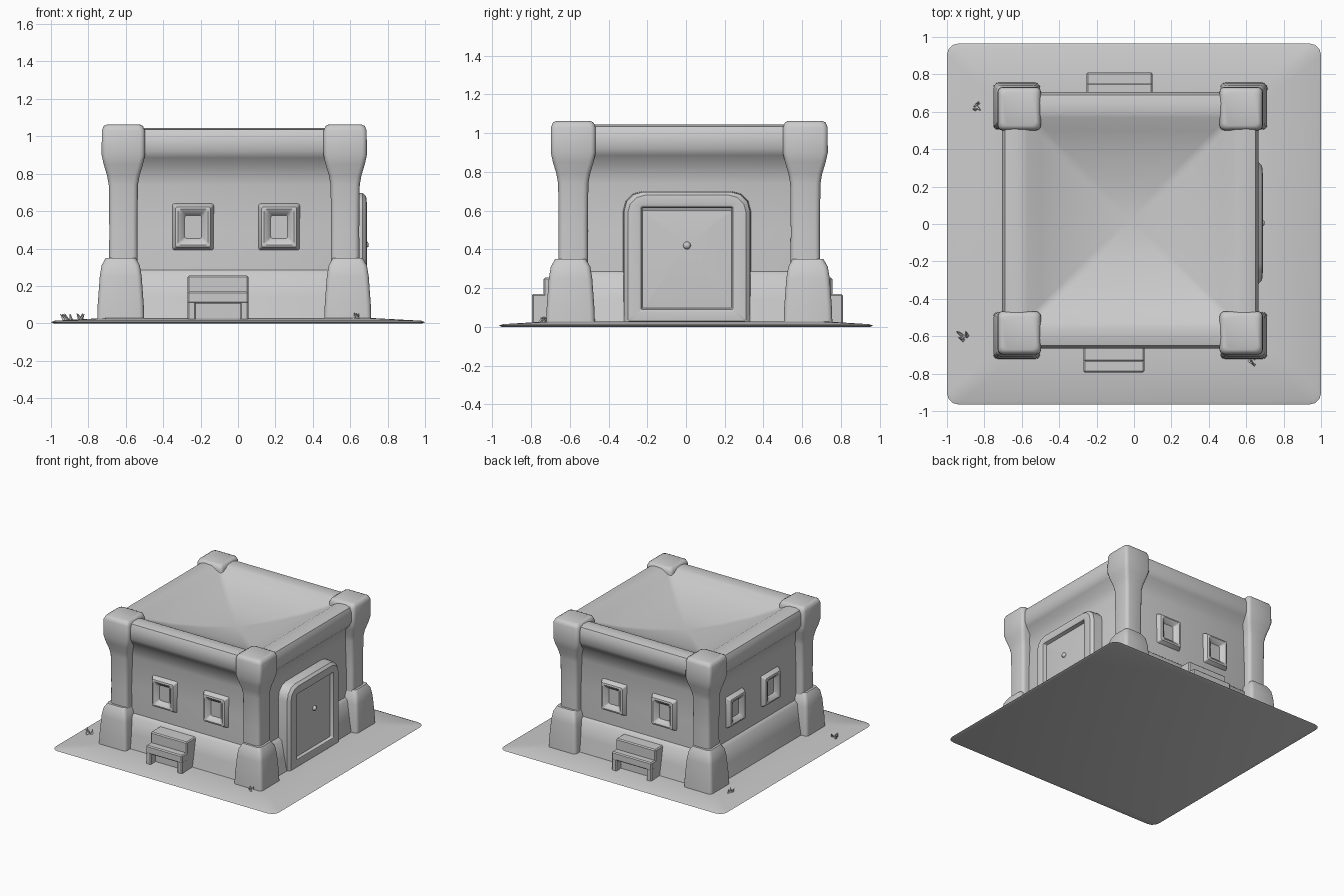
import bpy, bmesh, math, random
from mathutils import Matrix, Vector

random.seed(4)
if "Cube" in bpy.data.objects:
    bpy.data.objects.remove(bpy.data.objects["Cube"], do_unlink=True)

stone = bpy.data.materials.new("grey stone")
stone.use_nodes = True
stone.diffuse_color = (0.6, 0.6, 0.6, 1)
stone.node_tree.nodes["Principled BSDF"].inputs["Base Color"].default_value = (0.6, 0.6, 0.6, 1)

CX, CY = -0.02, 0.02  # centre of the building on its plot
WALL = 0.612          # half width of the walls at window height
UP = Vector((0, 0, 1))


def finish(name, bm, angle=40):
    bmesh.ops.recalc_face_normals(bm, faces=bm.faces)
    mesh = bpy.data.meshes.new(name)
    bm.to_mesh(mesh)
    bm.free()
    mesh.materials.append(stone)
    obj = bpy.data.objects.new(name, mesh)
    bpy.context.collection.objects.link(obj)
    bpy.ops.object.select_all(action="DESELECT")
    obj.select_set(True)
    bpy.context.view_layer.objects.active = obj
    bpy.ops.object.shade_smooth_by_angle(angle=math.radians(angle))
    return obj


def outline(hx, hy, top, bottom, steps=4):
    """Rectangle with rounded corners, separate radii for +y and -y."""
    pts = []
    for i, (sx, sy) in enumerate(((1, 1), (-1, 1), (-1, -1), (1, -1))):
        r = top if sy > 0 else bottom
        for k in range(steps):
            a = math.pi / 2 * (i + k / (steps - 1))
            pts.append((sx * (hx - r) + r * math.cos(a), sy * (hy - r) + r * math.sin(a)))
    return pts


def loft(name, rings, matrix, top=0.02, bottom=None, apex=None, angle=40):
    """Stack rounded rectangles (height, half x, half y, optional top radius) into a solid."""
    bottom = top if bottom is None else bottom
    bm = bmesh.new()
    loops = []
    for h, hx, hy, *radius in rings:
        loops.append([bm.verts.new(matrix @ Vector((x, y, h)))
                      for x, y in outline(hx, hy, radius[0] if radius else top, bottom)])
    n = len(loops[0])
    for a, b in zip(loops, loops[1:]):
        for i in range(n):
            bm.faces.new((a[i], a[(i + 1) % n], b[(i + 1) % n], b[i]))
    bm.faces.new(loops[0][::-1])
    if apex is None:
        bm.faces.new(loops[-1])
    else:
        tip = bm.verts.new(matrix @ Vector(apex))
        for i in range(n):
            bm.faces.new((loops[-1][i], loops[-1][(i + 1) % n], tip))
    return finish(name, bm, angle)


def box(name, lo, hi, bevel=0.008):
    lo, hi = Vector(lo), Vector(hi)
    bm = bmesh.new()
    bmesh.ops.create_cube(bm, size=1)
    bmesh.ops.scale(bm, vec=hi - lo, verts=bm.verts)
    bmesh.ops.translate(bm, vec=(lo + hi) / 2, verts=bm.verts)
    bmesh.ops.bevel(bm, geom=bm.edges[:], offset=bevel, segments=1, affect="EDGES")
    return finish(name, bm, 30)


def on_wall(normal, point):
    """Frame whose z axis points out of a wall and y axis points up."""
    out = Vector(normal)
    along = UP.cross(out)
    m = Matrix((along, UP, out)).transposed().to_4x4()
    m.translation = point
    return m


# Thin plot of ground, rising gently towards the walls
loft("ground", [(0, 0.985, 0.95), (0.006, 1, 0.965), (0.014, 0.98, 0.945), (0.028, 0.72, 0.72)],
     Matrix.Identity(4), top=0.06)

# Walls, flared foot, rolled parapet and dished roof in one profile
wall_profile = [(0.01, 0.685), (0.14, 0.66), (0.265, 0.637), (0.285, 0.612), (0.5, WALL),
                (0.74, 0.605), (0.84, 0.625), (0.885, 0.665), (0.92, 0.685), (1.0, 0.685),
                (1.035, 0.67), (1.045, 0.63), (1.043, 0.575), (1.035, 0.55), (0.995, 0.48),
                (0.945, 0.35), (0.905, 0.18)]
loft("walls", [(z, h, h) for z, h in wall_profile], Matrix.Translation((CX, CY, 0)),
     top=0.03, apex=(0, 0, 0.885), angle=50)

# Corner pillars with heavy caps, each on a flared foot set slightly outward
pillar_profile = [(0.2, 0.077), (0.5, 0.075), (0.74, 0.078), (0.79, 0.087), (0.85, 0.105),
                  (0.9, 0.116), (1.03, 0.115), (1.055, 0.105), (1.062, 0.09)]
foot_profile = [(0.01, 0.126), (0.1, 0.123), (0.25, 0.112), (0.31, 0.102), (0.35, 0.08)]
OUTWARD = 0.014
for side, px, sx in (("right", -0.613, -1), ("left", 0.573, 1)):
    for end, py, sy in (("front", -0.582, -1), ("back", 0.616, 1)):
        loft(f"{end}_{side}_pillar", [(z, h, h) for z, h in pillar_profile],
             Matrix.Translation((px, py, 0)), top=0.026, angle=45)
        loft(f"{end}_{side}_pillar_foot", [(z, h, h) for z, h in foot_profile],
             Matrix.Translation((px + sx * OUTWARD, py + sy * OUTWARD, 0)), top=0.026, angle=45)

# Window frames with sunken panes
window_rings = [(-0.03, 0.118, 0.132), (0.006, 0.108, 0.122), (0.032, 0.094, 0.108),
                (0.036, 0.08, 0.095), (0.026, 0.062, 0.078), (0.003, 0.045, 0.062)]
windows = {
    "front": ((0, -1, 0), [(x, CY - WALL, 0.515) for x in (-0.24, 0.22)]),
    "back": ((0, 1, 0), [(x, CY + WALL, 0.515) for x in (-0.25, 0.2)]),
    "right": ((-1, 0, 0), [(CX - WALL, y, 0.515) for y in (-0.17, 0.28)]),
}
for side, (normal, points) in windows.items():
    for i, p in enumerate(points):
        loft(f"{side}_window_{i + 1}", window_rings, on_wall(normal, p), top=0.012, angle=35)

# Door surround with rounded shoulders and a square opening
door = on_wall((1, 0, 0), (0.58, 0.005, 0.355))
loft("door_surround", [(0, 0.33, 0.345, 0.1), (0.085, 0.325, 0.342, 0.1),
                       (0.105, 0.305, 0.325, 0.09), (0.11, 0.25, 0.28, 0.03),
                       (0.105, 0.237, 0.265, 0.006), (0.078, 0.23, 0.258, 0.006)],
     door, bottom=0.006, angle=35)

# Shallow pointed door panel
panel = on_wall((1, 0, 0), (0.65, 0.005, 0.345))
loft("door_panel", [(0, 0.236, 0.262), (0.01, 0.23, 0.256)], panel,
     top=0.004, apex=(0, 0.075, 0.03), angle=8)

# Door knob
bm = bmesh.new()
bmesh.ops.create_icosphere(bm, subdivisions=2, radius=0.02,
                           matrix=Matrix.Translation((0.68, 0.005, 0.42)))
finish("door_knob", bm)

# Front and back steps, each with an open space under the lower tread
for side, s, x0, x1, wall, mid, edge in (("front", -1, -0.27, 0.055, 0.6, 0.735, 0.795),
                                         ("back", 1, -0.255, 0.1, 0.64, 0.755, 0.81)):
    def span(name, xa, xb, ya, yb, za, zb):
        lo, hi = sorted((s * ya, s * yb))
        box(f"{side}_{name}", (xa, lo, za), (xb, hi, zb))
    span("upper_step", x0, x1, wall, mid, 0.01, 0.255)
    span("lower_tread", x0, x1, mid - 0.02, edge, 0.105, 0.17)
    span("step_leg_a", x0, x0 + 0.045, mid - 0.02, edge, 0.01, 0.12)
    span("step_leg_b", x1 - 0.045, x1, mid - 0.02, edge, 0.01, 0.12)

# Small tufts of weeds on the plot
for i, (tx, ty) in enumerate(((-0.92, -0.6), (-0.85, 0.63), (0.62, -0.73))):
    bm = bmesh.new()
    for _ in range(4):
        lean = Matrix.Rotation(random.uniform(-0.7, 0.7), 4, "X") @ \
            Matrix.Rotation(random.uniform(-0.7, 0.7), 4, "Y")
        place = Matrix.Translation((tx + random.uniform(-0.03, 0.03),
                                    ty + random.uniform(-0.02, 0.02), 0.032))
        bmesh.ops.create_cone(bm, segments=4, radius1=0.012, radius2=0.002, depth=0.045,
                              cap_ends=True, matrix=place @ lean)
    finish(f"weed_tuft_{i + 1}", bm)
